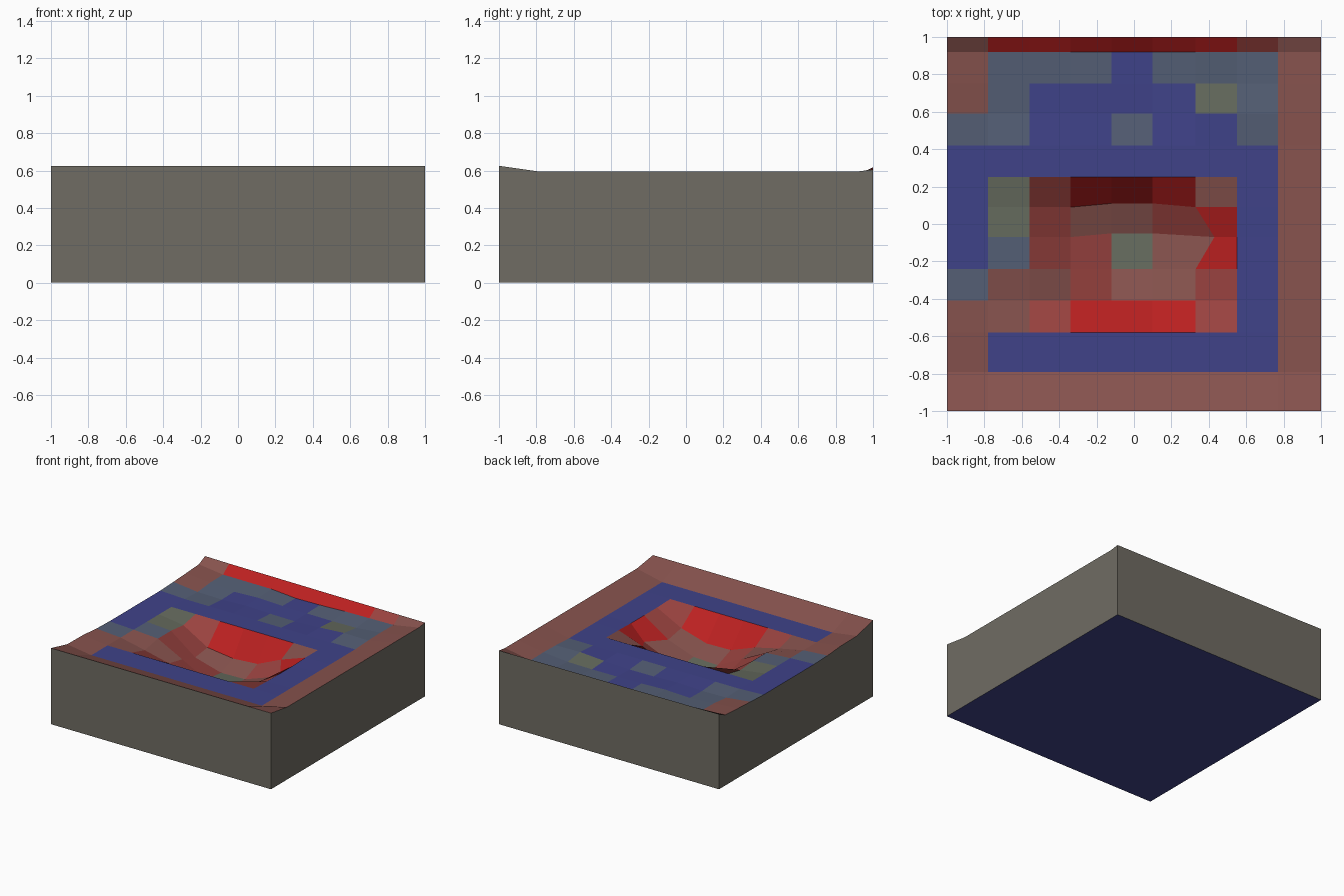
import bpy, bmesh, random

if "Cube" in bpy.data.objects:
    bpy.data.objects.remove(bpy.data.objects["Cube"])

random.seed(4)
XS = [-1, -.78, -.56, -.34, -.12, .10, .33, .55, .77, 1]
YS = [-1, -.79, -.58, -.41, -.24, -.07, .09, .25, .42, .59, .75, .92, 1]
GROUND = .545
NX, NY = len(XS), len(YS)

# Sunken hollow: inner heights by row (front to back), columns x = -.56 .. .55
PIT = {3: [.50, .45, .37, .365, .43, .54],
       4: [.53, .42, .31, .32, .40, .54],
       5: [.53, .37, .295, .30, .42, .54],
       6: [.515, .39, .35, .365, .47, .545]}

# Raised edges of the block, front to back
LEFT = [.625, .576, .573, .56, .555, .555, .555, .555, .555, .562, .57, .58, .617]
RIGHT = [.625] + [.595] * 11 + [.605]


def height(i, j):
    if i == 0:
        return LEFT[j]
    if i == NX - 1:
        return RIGHT[j]
    if j == 0:
        return .625
    if j == NY - 1:
        return .615 - .01 * i / (NX - 1)
    if j in PIT and 2 <= i <= 7:
        return PIT[j][i - 2]
    if j >= 9:                                  # gentle bumps behind the hollow
        return GROUND + random.uniform(-.014, .014)
    return GROUND


def material(name, rgb):
    m = bpy.data.materials.new(name)
    m.diffuse_color = (*rgb, 1)
    m.use_nodes = True
    m.node_tree.nodes["Principled BSDF"].inputs["Base Color"].default_value = m.diffuse_color
    return m


MATS = [material("flat_blue", (.05, .055, .25)),
        material("slate", (.09, .115, .18)),
        material("olive", (.13, .145, .11)),
        material("brown", (.24, .085, .075)),
        material("rust", (.32, .055, .05)),
        material("red", (.5, .015, .015)),
        material("side_grey", (.16, .15, .125))]


def slope_material(nz):
    for k, limit in enumerate((.9985, .996, .988, .92, .83)):
        if nz > limit:
            return k
    return 5


# Terrain block: gridded top, plain walls and base
bm = bmesh.new()
top = [[None] * NX for _ in YS]
for j, y in enumerate(YS):
    for i, x in enumerate(XS):
        px, py = x, y
        if (i, j) == (6, 5):
            px = .43                            # lopsided corner of the hollow
        if j in (5, 6) and i in (4, 5):
            py += .02
        top[j][i] = bm.verts.new((px, py, height(i, j)))

for j in range(NY - 1):
    for i in range(NX - 1):
        f = bm.faces.new((top[j][i], top[j][i + 1], top[j + 1][i + 1], top[j + 1][i]))
        f.normal_update()
        f.material_index = slope_material(f.normal.z)
        bank = (i == NX - 2 and j < NY - 2) or (i == 0 and (j < 3 or 8 < j < NY - 1))
        if bank:
            f.material_index = 3                # even brown banks at the sides

# Walls and base from the four lower corners
base = [bm.verts.new((x, y, 0)) for x, y in ((-1, -1), (1, -1), (1, 1), (-1, 1))]
edges = [top[0],
         [row[-1] for row in top],
         top[-1][::-1],
         [row[0] for row in top][::-1]]
for k, run in enumerate(edges):
    f = bm.faces.new([base[k], base[(k + 1) % 4]] + run[::-1])
    f.material_index = 6
bm.faces.new(base[::-1]).material_index = 0
bmesh.ops.recalc_face_normals(bm, faces=bm.faces)

mesh = bpy.data.meshes.new("terrain_block")
bm.to_mesh(mesh)
bm.free()
for m in MATS:
    mesh.materials.append(m)
obj = bpy.data.objects.new("terrain_block", mesh)
bpy.context.collection.objects.link(obj)
